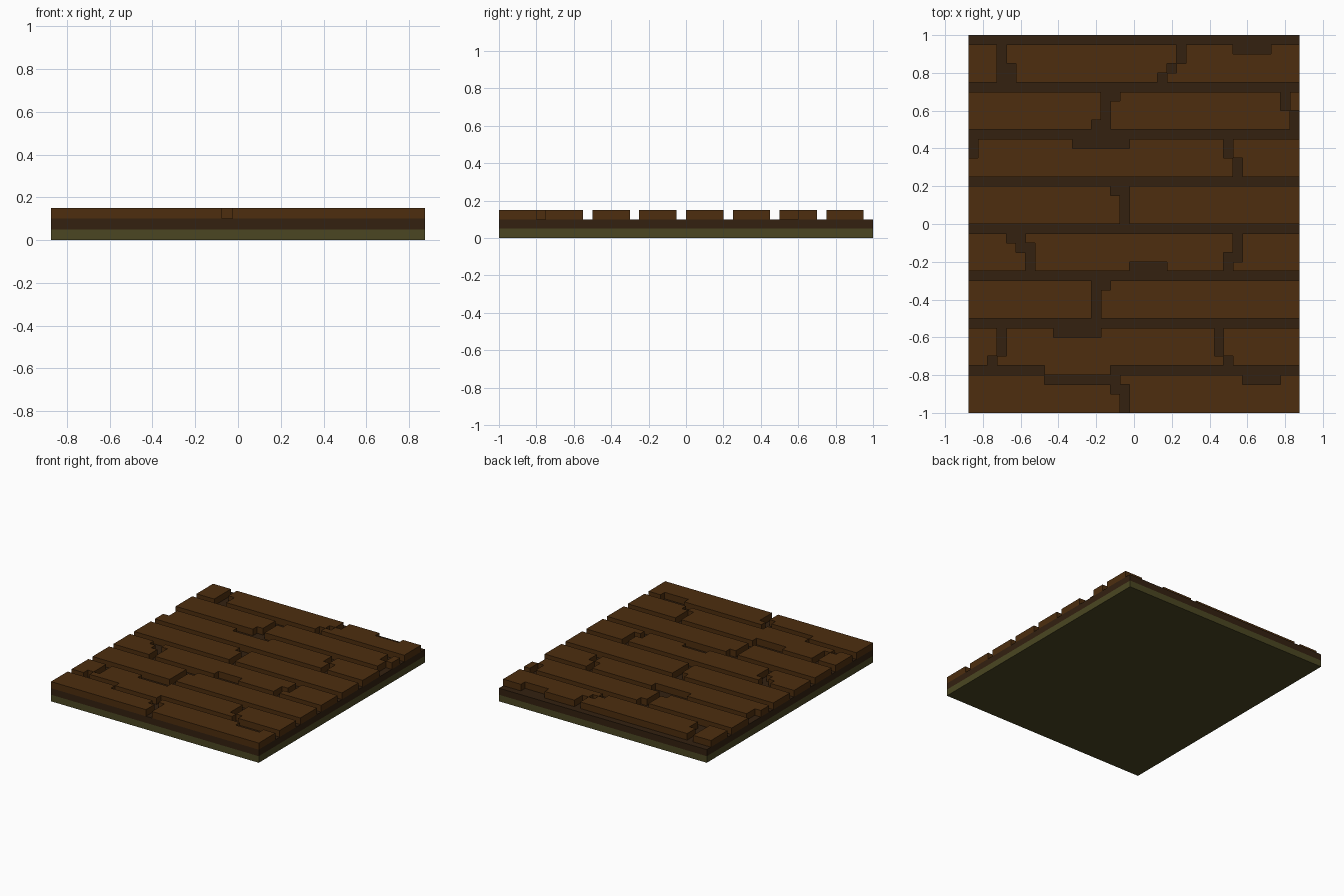
import bpy
import bmesh
import math

cube = bpy.data.objects.get("Cube")
if cube:
    bpy.data.objects.remove(cube, do_unlink=True)

CELL = 0.05            # everything snaps to this grid
COLS, ROWS = 35, 40
X0, Y0 = -CELL * COLS / 2, -CELL * ROWS / 2


def material(name, rgb):
    m = bpy.data.materials.new(name)
    m.use_nodes = True
    m.diffuse_color = (*rgb, 1)
    m.node_tree.nodes["Principled BSDF"].inputs["Base Color"].default_value = (*rgb, 1)
    return m


plank_brown = material("plank brown", (0.074, 0.027, 0.0045))
dark_brown = material("dark brown", (0.033, 0.0150, 0.0050))
olive = material("olive", (0.070, 0.062, 0.0160))


def finish(bm, name, mat):
    mesh = bpy.data.meshes.new(name)
    bm.to_mesh(mesh)
    bm.free()
    mesh.materials.append(mat)
    obj = bpy.data.objects.new(name, mesh)
    bpy.context.collection.objects.link(obj)
    return obj


def slab(name, z, mat):
    """Full-size layer, one cell thick, with its underside at z."""
    bm = bmesh.new()
    bmesh.ops.create_cube(bm, size=1)
    for v in bm.verts:
        v.co.x *= COLS * CELL
        v.co.y *= ROWS * CELL
        v.co.z = z + (v.co.z + 0.5) * CELL
    return finish(bm, name, mat)


def block(i0, i1, j0, j1):
    """Set of grid cells, both ends included."""
    return {(i, j) for i in range(i0, i1 + 1) for j in range(j0, j1 + 1)}


def plank_row(name, cells):
    """Flat outline made of cells, thickened downward into planks."""
    bm = bmesh.new()
    for i, j in sorted(cells):
        x, y = X0 + i * CELL, Y0 + j * CELL
        bm.faces.new([bm.verts.new((x + a * CELL, y + b * CELL, 3 * CELL))
                      for a, b in ((0, 0), (1, 0), (1, 1), (0, 1))])
    bmesh.ops.remove_doubles(bm, verts=bm.verts, dist=CELL / 10)
    bmesh.ops.dissolve_limit(bm, angle_limit=math.radians(1),
                             verts=bm.verts, edges=bm.edges)
    obj = finish(bm, name, plank_brown)
    mod = obj.modifiers.new("thickness", 'SOLIDIFY')
    mod.thickness = CELL
    mod.offset = -1


# Base layers
slab("base_layer", 0, olive)
slab("underlay", CELL, dark_brown)

# Cracks and chipped edges per row, front to back: (i0, i1, j0, j1), j within the row
gaps = [
    [(8, 15, 3, 3), (15, 15, 2, 2), (16, 16, 0, 2), (29, 32, 3, 3)],
    [(3, 3, 1, 3), (2, 2, 0, 0), (9, 13, 3, 3), (26, 26, 1, 3), (27, 27, 0, 0)],
    [(14, 14, 3, 3), (13, 13, 0, 3)],
    [(4, 5, 3, 3), (5, 5, 2, 2), (6, 6, 0, 2), (17, 20, 0, 0),
     (28, 28, 1, 3), (27, 27, 0, 1)],
    [(15, 15, 3, 3), (16, 16, 0, 3)],
    [(0, 0, 2, 3), (11, 16, 3, 3), (27, 27, 2, 3), (28, 28, 0, 1)],
    [(14, 14, 0, 3), (15, 15, 3, 3), (13, 13, 0, 0), (33, 33, 2, 3), (34, 34, 0, 1)],
    [(3, 3, 0, 3), (4, 4, 0, 1), (22, 22, 2, 3), (21, 21, 1, 1),
     (20, 20, 0, 0), (28, 31, 3, 3)],
]

# Plank rows, four cells deep with a one-cell groove behind each
for k, row in enumerate(gaps):
    base = 5 * k
    cells = block(0, COLS - 1, base, base + 3)
    for i0, i1, j0, j1 in row:
        cells -= block(i0, i1, base + j0, base + j1)
    if k == 1:
        cells |= block(8, 14, 4, 4)   # tongue bulging into the front groove
    plank_row(f"plank_row_{k + 1}", cells)
